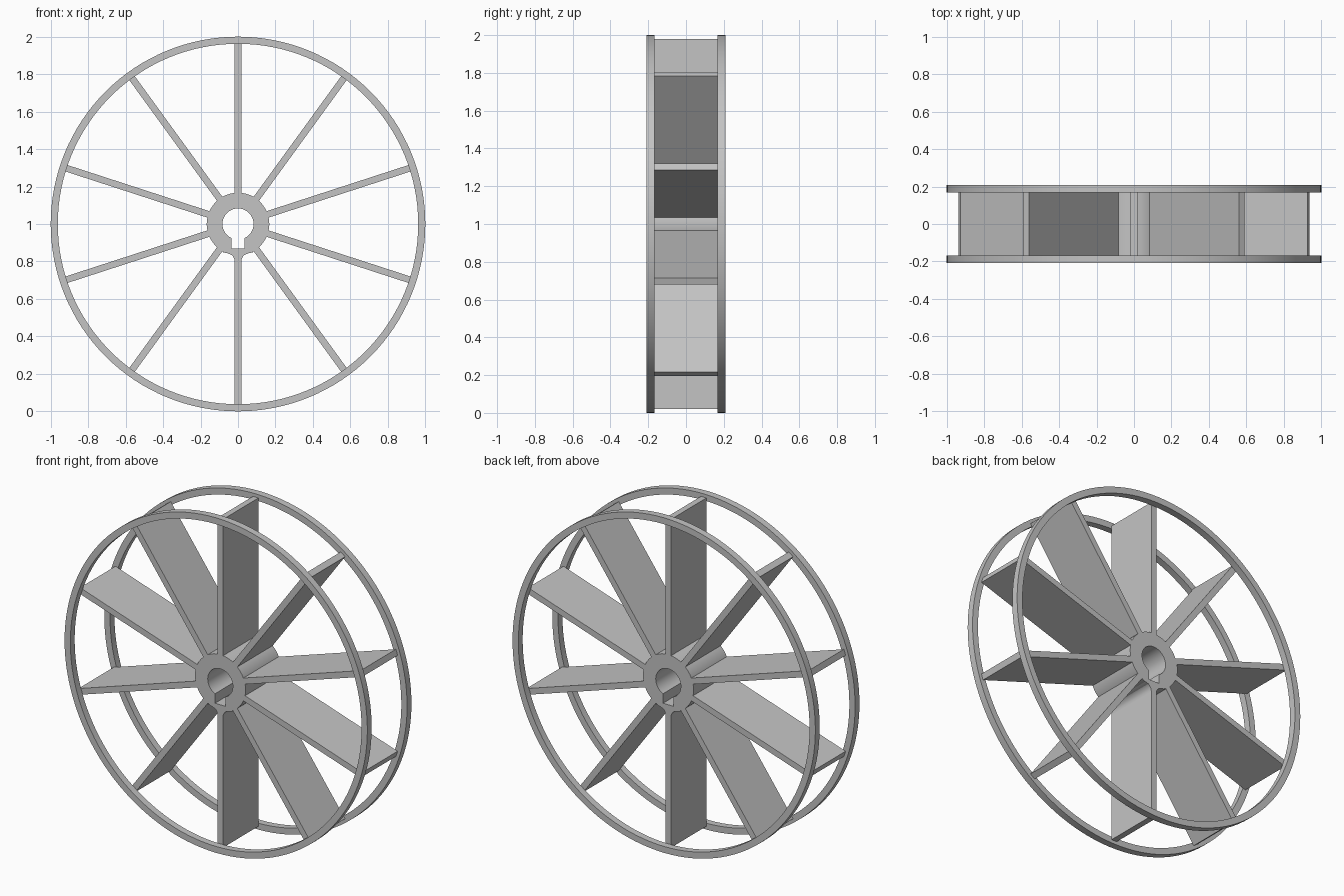
import bpy, bmesh
from math import sin, cos, tan, atan2, asin, pi, radians

cube = bpy.data.objects.get("Cube")
if cube:
    bpy.data.objects.remove(cube, do_unlink=True)

HALF = 0.167         # half width of blades and hub
RIM_OUT = 0.208      # outer face of the rims
BLADE = 0.018        # half thickness of a blade
HUB_R, BORE_R = 0.167, 0.083
KEY_HALF, KEY_DEPTH = 0.035, 0.132

grey = bpy.data.materials.new("plain_grey")
grey.use_nodes = True
colour = (0.55, 0.55, 0.55, 1)
grey.diffuse_color = colour
grey.node_tree.nodes["Principled BSDF"].inputs["Base Color"].default_value = colour


def finish(name, bm, smooth=True):
    bmesh.ops.recalc_face_normals(bm, faces=bm.faces)
    mesh = bpy.data.meshes.new(name)
    bm.to_mesh(mesh)
    bm.free()
    mesh.materials.append(grey)
    obj = bpy.data.objects.new(name, mesh)
    bpy.context.collection.objects.link(obj)
    obj.location.z = 1
    if smooth:
        bpy.ops.object.select_all(action='DESELECT')
        obj.select_set(True)
        bpy.context.view_layer.objects.active = obj
        bpy.ops.object.shade_smooth_by_angle(angle=radians(30))
    return obj


def band(name, inner, outer, y0, y1):
    """Closed ring between two matching outlines in the xz plane."""
    bm = bmesh.new()
    loops = [[bm.verts.new((x, y, z)) for x, z in pts]
             for pts, y in ((inner, y0), (outer, y0), (outer, y1), (inner, y1))]
    n = len(inner)
    for k in range(4):
        a, b = loops[k], loops[(k + 1) % 4]
        for i in range(n):
            j = (i + 1) % n
            bm.faces.new((a[i], a[j], b[j], b[i]))
    return finish(name, bm)


def prism(name, outline, half, smooth=False):
    """Outline in the xz plane extruded along y."""
    bm = bmesh.new()
    face = bm.faces.new([bm.verts.new((x, -half, z)) for x, z in outline])
    new = bmesh.ops.extrude_face_region(bm, geom=[face])["geom"]
    verts = [v for v in new if isinstance(v, bmesh.types.BMVert)]
    bmesh.ops.translate(bm, verts=verts, vec=(0, 2 * half, 0))
    return finish(name, bm, smooth)


def circle(r, angles):
    return [(r * sin(a), -r * cos(a)) for a in angles]


# Two outer rims
around = [2 * pi * i / 128 for i in range(128)]
for name, side in (("front_rim", -1), ("back_rim", 1)):
    band(name, circle(0.962, around), circle(1, around), side * HALF, side * RIM_OUT)

# Hub with a keyed bore; angles are measured from straight down
corner = atan2(KEY_HALF, KEY_DEPTH)
edge = asin(KEY_HALF / BORE_R)
steps = 64
sweep = [edge + (2 * pi - 2 * edge) * i / steps for i in range(steps + 1)]
angles = [-corner, 0, corner] + sweep
bore = [(KEY_DEPTH * tan(a), -KEY_DEPTH) for a in angles[:3]] + circle(BORE_R, sweep)
band("hub", bore, circle(HUB_R, angles), -HALF, HALF)

# Ten radial blades
for i in range(10):
    blade = prism(f"blade_{i + 1}", [(-BLADE, 0.164), (BLADE, 0.164),
                                     (BLADE, 0.98), (-BLADE, 0.98)], HALF)
    blade.rotation_euler.y = 2 * pi * i / 10

# Rounded fillets that thicken the hub below the keyway
R = 0.045
cx, cz = BLADE + R, -0.155 - R
arc = [(cx - R * cos(t), cz + R * sin(t)) for t in (pi / 2 * i / 8 for i in range(9))]
for name, side in (("left_fillet", 1), ("right_fillet", -1)):
    outline = arc + [(cx + 0.02, -0.15), (BLADE, -0.15)]
    prism(name, [(side * x, z) for x, z in outline], HALF, True)
